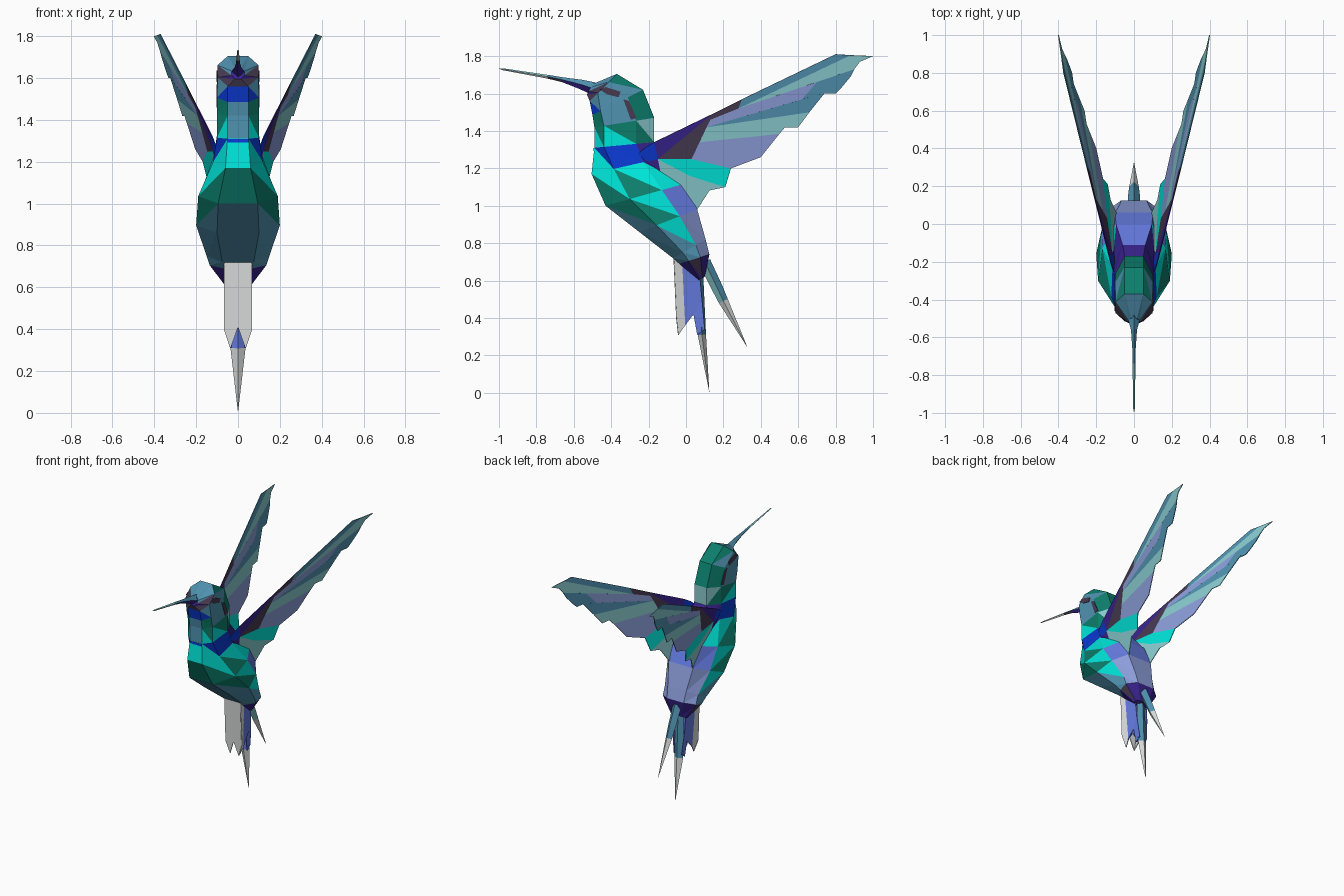
import bpy
import bmesh
from mathutils import Vector

if "Cube" in bpy.data.objects:
    bpy.data.objects.remove(bpy.data.objects["Cube"])

PALETTE = {
    "T": ("turquoise", 0x00E6DA), "G": ("green", 0x0C7E6C), "B": ("blue", 0x0A38D0),
    "U": ("purple", 0x38228C), "P": ("periwinkle", 0x667CE2), "L": ("lavender", 0x8C9EDA),
    "S": ("steel_blue", 0x5092B0), "A": ("pale_teal", 0x8ACCD0), "D": ("plum", 0x463A50),
    "W": ("white", 0xDCDEDE),
}
KEYS = list(PALETTE)


def linear(h):
    vals = [((h >> s) & 255) / 255 for s in (16, 8, 0)]
    return [v / 12.92 if v <= 0.04045 else ((v + 0.055) / 1.055) ** 2.4 for v in vals] + [1]


MATS = []
for name, code in PALETTE.values():
    mat = bpy.data.materials.new(name)
    mat.diffuse_color = linear(code)
    mat.use_nodes = True
    mat.node_tree.nodes["Principled BSDF"].inputs["Base Color"].default_value = mat.diffuse_color
    MATS.append(mat)


def make(name, polys, mirror=False, thick=0):
    """Object from (colour key, points) polygons."""
    bm = bmesh.new()
    for key, pts in polys:
        f = bm.faces.new([bm.verts.new(p) for p in pts])
        f.material_index = KEYS.index(key)
    bmesh.ops.remove_doubles(bm, verts=bm.verts, dist=0.0005)
    bmesh.ops.recalc_face_normals(bm, faces=bm.faces)
    me = bpy.data.meshes.new(name)
    bm.to_mesh(me)
    bm.free()
    for m in MATS:
        me.materials.append(m)
    ob = bpy.data.objects.new(name, me)
    bpy.context.collection.objects.link(ob)
    if thick:
        s = ob.modifiers.new("thickness", "SOLIDIFY")
        s.thickness, s.offset = thick, 0
    if mirror:
        ob.modifiers.new("mirror", "MIRROR")
    return ob


# Body: rings given by front (y, z), back (y, z), half width, front chamfer, back taper
RINGS = [
    (-.53, 1.595, -.50, 1.65, .03, .3, 1), (-.515, 1.56, -.37, 1.705, .098, .3, 1),
    (-.50, 1.485, -.23, 1.62, .10, .16, 1), (-.49, 1.42, -.17, 1.47, .10, .16, 1),
    (-.49, 1.31, -.17, 1.34, .10, .16, 1), (-.505, 1.17, -.11, 1.26, .12, .3, .95),
    (-.43, 1.00, .00, 1.12, .19, .3, .88), (-.25, .86, .06, .98, .20, .3, .86),
    (-.07, .72, .105, .82, .15, .3, .9), (-.035, .69, .125, .74, .135, .3, 1),
    (.06, .60, .10, .62, .06, .3, 1),
]
# Row colours: front, three side columns with two triangles each, back
ROWS = ["DUDSDSSS", "BSBSSGSG", "SGGSSGGG", "SGTGTAGA", "TBTBBUUU",
        "GTGTGUTP", "SGSTGPPP", "SSSTSLLL", "SSSSSLLL", "UUUDUUUU"]


def ring(r):
    fy, fz, by, bz, w, chamfer, taper = r
    return [Vector((x * w, fy + (by - fy) * t, fz + (bz - fz) * t))
            for t, x in ((0, .5), (chamfer, 1), (.7, taper), (1, .5))]


def flip(p):
    return Vector((-p[0], p[1], p[2]))


polys = []
rings = [ring(r) for r in RINGS]
for a, b, row in zip(rings, rings[1:], ROWS):
    for j, key in ((0, row[0]), (3, row[7])):
        polys.append((key, [a[j], b[j], flip(b[j]), flip(a[j])]))
    for j in range(3):
        for key, tri in ((row[1 + 2 * j], [a[j], a[j + 1], b[j + 1]]),
                         (row[2 + 2 * j], [a[j], b[j + 1], b[j]])):
            polys.append((key, tri))
            polys.append((key, [flip(p) for p in tri]))
for end in (rings[0], rings[-1]):
    polys.append(("U", end + [flip(p) for p in reversed(end)]))
make("body", polys)

# Eye stripes, cheek patches and the thin throat band
for name, pts in (("eye_stripe", [(-.46, 1.62), (-.43, 1.635), (-.35, 1.61), (-.36, 1.58), (-.42, 1.595)]),
                  ("cheek_patch", [(-.335, 1.57), (-.305, 1.56), (-.265, 1.47), (-.295, 1.46)])):
    make(name, [("D", [(.101, y, z) for y, z in pts])], True, .005)
make("throat_band", [("B", [(-.05, -.491, 1.308), (.05, -.491, 1.308),
                            (.05, -.493, 1.292), (-.05, -.493, 1.292)])], False, .005)

# Wings: flat fans of feathers, leaning outward
FEATHERS = [
    ("B", [(-.33, 1.21), (-.22, 1.31), (-.17, 1.34), (-.15, 1.25)]),
    ("U", [(-.33, 1.21), (-.15, 1.25), (-.13, 1.15)]),
    ("U", [(-.15, 1.25), (-.17, 1.34), (.14, 1.49), (-.09, 1.30)]),
    ("D", [(-.15, 1.25), (-.09, 1.30), (.14, 1.49), (.30, 1.57), (.28, 1.52), (.13, 1.46), (.03, 1.25)]),
    ("S", [(.28, 1.52), (.30, 1.57), (.80, 1.81), (.88, 1.805)]),
    ("A", [(.28, 1.52), (.88, 1.805), (1.0, 1.80), (.93, 1.77), (.90, 1.73)]),
    ("L", [(.11, 1.42), (.13, 1.46), (.28, 1.52), (.70, 1.662), (.62, 1.569)]),
    ("S", [(.62, 1.569), (.70, 1.662), (.90, 1.73), (.88, 1.69), (.83, 1.63)]),
    ("S", [(.11, 1.42), (.83, 1.63), (.80, 1.60), (.74, 1.60), (.66, 1.50)]),
    ("A", [(.07, 1.34), (.11, 1.42), (.66, 1.50), (.60, 1.42), (.53, 1.42), (.50, 1.385)]),
    ("L", [(.03, 1.25), (.07, 1.34), (.50, 1.385), (.40, 1.26), (.24, 1.20)]),
    ("T", [(-.15, 1.25), (.03, 1.25), (.24, 1.20), (.21, 1.10), (.02, 1.16)]),
    ("A", [(-.13, 1.15), (-.15, 1.25), (.02, 1.16), (.21, 1.10), (.15, 1.12), (.06, .98), (-.03, 1.05)]),
]
make("wings", [(k, [(-.11 + .15 * y + .2 * z, y, z) for y, z in pts]) for k, pts in FEATHERS],
     True, .005)


def spike(name, stations, colours):
    """Diamond-section taper: stations (y, z, half width, half depth), ending in a point."""
    pts = [Vector((0, s[0], s[1])) for s in stations]
    axis = (pts[-1] - pts[0]).normalized()
    side = Vector((1, 0, 0))
    up = side.cross(axis)
    loops = [[p + side * s[2], p + up * s[3], p - side * s[2], p - up * s[3]]
             for p, s in zip(pts, stations[:-1])]
    out = []
    for a, b, key in zip(loops, loops[1:], colours):
        out += [(key[0 if k in (0, 1) else 1], [a[k], a[(k + 1) % 4], b[(k + 1) % 4], b[k]])
                for k in range(4)]
    last = loops[-1]
    out += [(colours[-1][0 if k in (0, 1) else 1], [last[k], last[(k + 1) % 4], pts[-1]])
            for k in range(4)]
    out.append((colours[0][0], loops[0]))
    make(name, out)


# Beak and the two long tail feathers
spike("beak", [(-.49, 1.625, .035, .035), (-.56, 1.648, .016, .026), (-.66, 1.674, .009, .013),
               (-.74, 1.69, .008, .010), (-.98, 1.73, .004, .005), (-1.0, 1.733, 0, 0)],
      ["US", "US", "DS", "WA", "WW"])
spike("long_tail_feather", [(.07, .68, .035, .02), (.085, .31, .036, .022), (.125, 0, 0, 0)],
      ["SP", "WW"])
spike("rear_tail_feather", [(.10, .70, .034, .032), (.165, .565, .03, .03),
                            (.20, .49, .025, .026), (.33, .24, 0, 0)], ["SA", "SA", "WW"])

# Front tail fan: white face, forked tip and two-tone sides
make("tail_fan_front", [
    ("W", [(x * s, y, z) for x, y, z in
           ((0, -.065, .74), (.065, -.065, .74), (.065, -.05, .40), (.035, -.04, .31), (0, -.05, .41))])
    for s in (1, -1)], False, .006)
make("tail_fan_sides", [
    ("W", [(.065, -.065, .74), (.06, -.02, .68), (.045, -.005, .36), (.035, -.04, .31), (.065, -.05, .40)]),
    ("P", [(.06, -.02, .68), (.05, .07, .66), (.045, .085, .50), (.035, .04, .42), (.045, -.005, .36)]),
    ("P", [(.045, .085, .50), (.03, .10, .34), (.03, .06, .31), (.035, .04, .42)]),
], True, .005)
make("tail_fan_back", [
    ("P", [(-.055, 0, .68), (.055, 0, .68), (.045, -.005, .36), (0, -.01, .42), (-.045, -.005, .36)]),
], False, .006)
